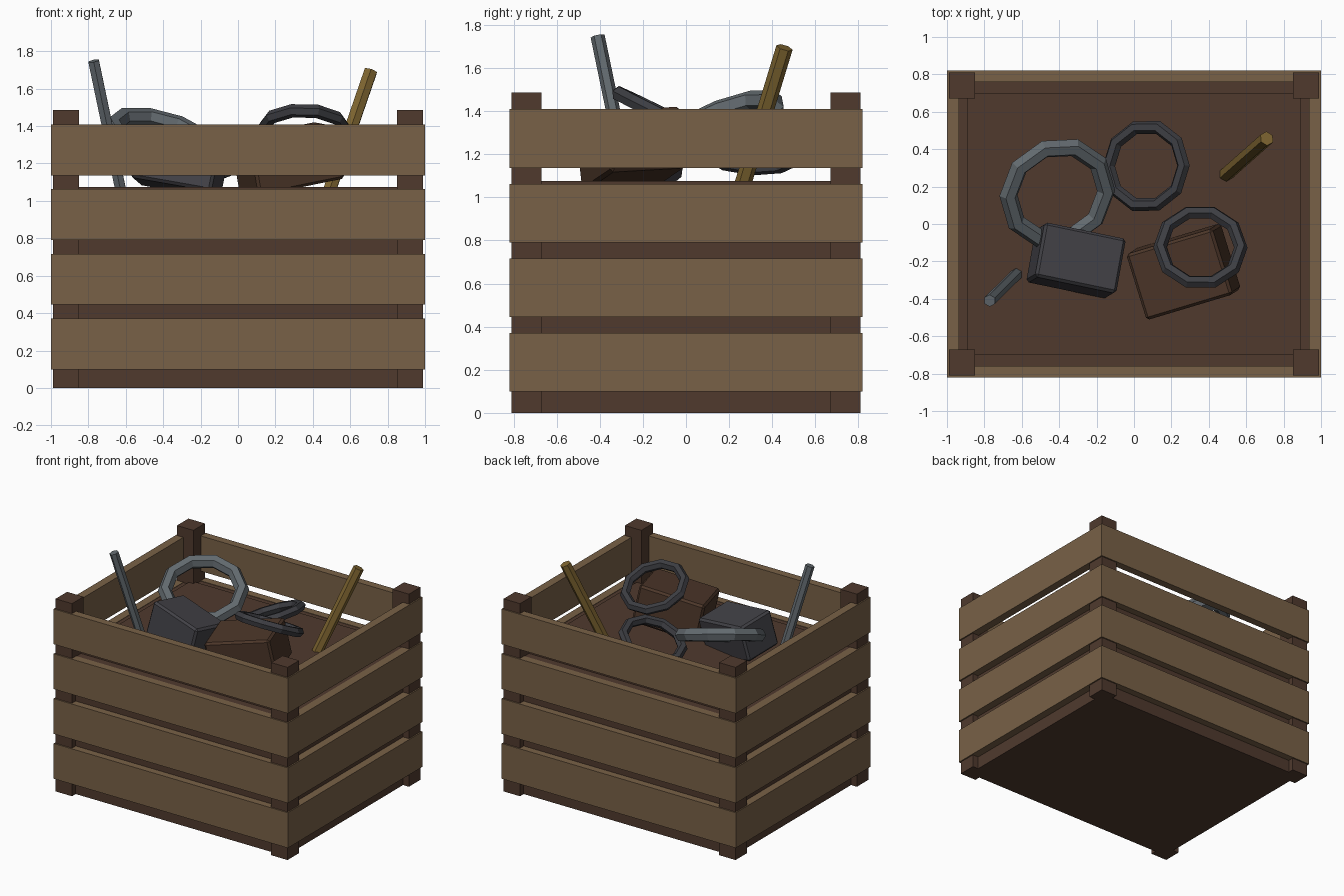
import bpy
from math import radians
from mathutils import Vector, Matrix

if "Cube" in bpy.data.objects:
    bpy.data.objects.remove(bpy.data.objects["Cube"], do_unlink=True)


def make_material(name, r, g, b):
    mat = bpy.data.materials.new(name)
    mat.use_nodes = True
    mat.diffuse_color = (r, g, b, 1)
    mat.node_tree.nodes["Principled BSDF"].inputs["Base Color"].default_value = (r, g, b, 1)
    return mat


slat_wood = make_material("slat wood", 0.19, 0.12, 0.063)
dark_wood = make_material("dark wood", 0.08, 0.042, 0.027)
box_brown = make_material("box brown", 0.072, 0.037, 0.022)
light_steel = make_material("light steel", 0.125, 0.145, 0.16)
dark_steel = make_material("dark steel", 0.046, 0.047, 0.055)
box_grey = make_material("box grey", 0.054, 0.053, 0.062)
brass = make_material("brass", 0.21, 0.13, 0.03)


def finish(name, mat):
    obj = bpy.context.object
    obj.name = name
    obj.data.materials.append(mat)
    return obj


def block(name, mat, center, size):
    bpy.ops.mesh.primitive_cube_add(size=1)
    obj = finish(name, mat)
    obj.data.transform(Matrix.Diagonal((*size, 1)))
    obj.location = center
    return obj


def tilt(obj, normal, turn=0):
    """Spin the part about its own z axis, then lean its z axis to the normal."""
    lean = Vector((0, 0, 1)).rotation_difference(Vector(normal))
    obj.rotation_euler = (lean.to_matrix() @ Matrix.Rotation(radians(turn), 3, "Z")).to_euler()


def ring(name, mat, center, normal, major, minor):
    bpy.ops.mesh.primitive_torus_add(major_segments=10, minor_segments=6,
                                     major_radius=major, minor_radius=minor)
    obj = finish(name, mat)
    obj.location = center
    tilt(obj, normal)


def rod(name, mat, start, end, radius):
    start, end = Vector(start), Vector(end)
    bpy.ops.mesh.primitive_cylinder_add(vertices=6, radius=radius, depth=(end - start).length)
    obj = finish(name, mat)
    obj.location = (start + end) / 2
    tilt(obj, end - start)


def parcel(name, mat, center, size, normal, turn):
    obj = block(name, mat, center, size)
    tilt(obj, normal, turn)
    bevel = obj.modifiers.new("worn edges", "BEVEL")
    bevel.width = 0.015
    bevel.segments = 1


# Corner posts
for x in (-1, 1):
    for y in (-1, 1):
        block("corner_post", dark_wood, (x * 0.92, y * 0.74, 0.743), (0.14, 0.14, 1.486))

# Four rows of slats around the crate
for row in range(4):
    z = 0.235 + row * 0.346
    for side in (-1, 1):
        block("long_slat", slat_wood, (0, side * 0.79, z), (2, 0.06, 0.272))
        block("short_slat", slat_wood, (side * 0.968, 0, z), (0.064, 1.52, 0.272))

# Solid inner body and raised floor
block("inner_body", dark_wood, (0, 0, 0.53), (1.88, 1.53, 1.06))
block("raised_floor", dark_wood, (0, 0, 1.04), (1.78, 1.4, 0.07))

# Scrap rings
ring("large_ring", light_steel, (-0.41, 0.165, 1.335), (0.25, -0.36, 0.9), 0.27, 0.05)
ring("back_ring", dark_steel, (0.065, 0.31, 1.22), (-0.38, 0.05, 0.92), 0.216, 0.036)
ring("front_ring", dark_steel, (0.355, -0.125, 1.39), (0.02, 0.44, 0.9), 0.216, 0.036)

# Rods leaning out of the crate
rod("steel_rod", light_steel, (-0.615, -0.255, 1.0), (-0.772, -0.41, 1.748), 0.033)
rod("brass_rod", brass, (0.47, 0.245, 1.0), (0.71, 0.457, 1.695), 0.039)

# Tilted boxes
parcel("grey_box", box_grey, (-0.31, -0.195, 1.2), (0.45, 0.3, 0.27), (0.2, 0.12, 1), -11)
parcel("brown_box", box_brown, (0.265, -0.255, 1.225), (0.49, 0.37, 0.29), (-0.17, -0.11, 1), 17)
